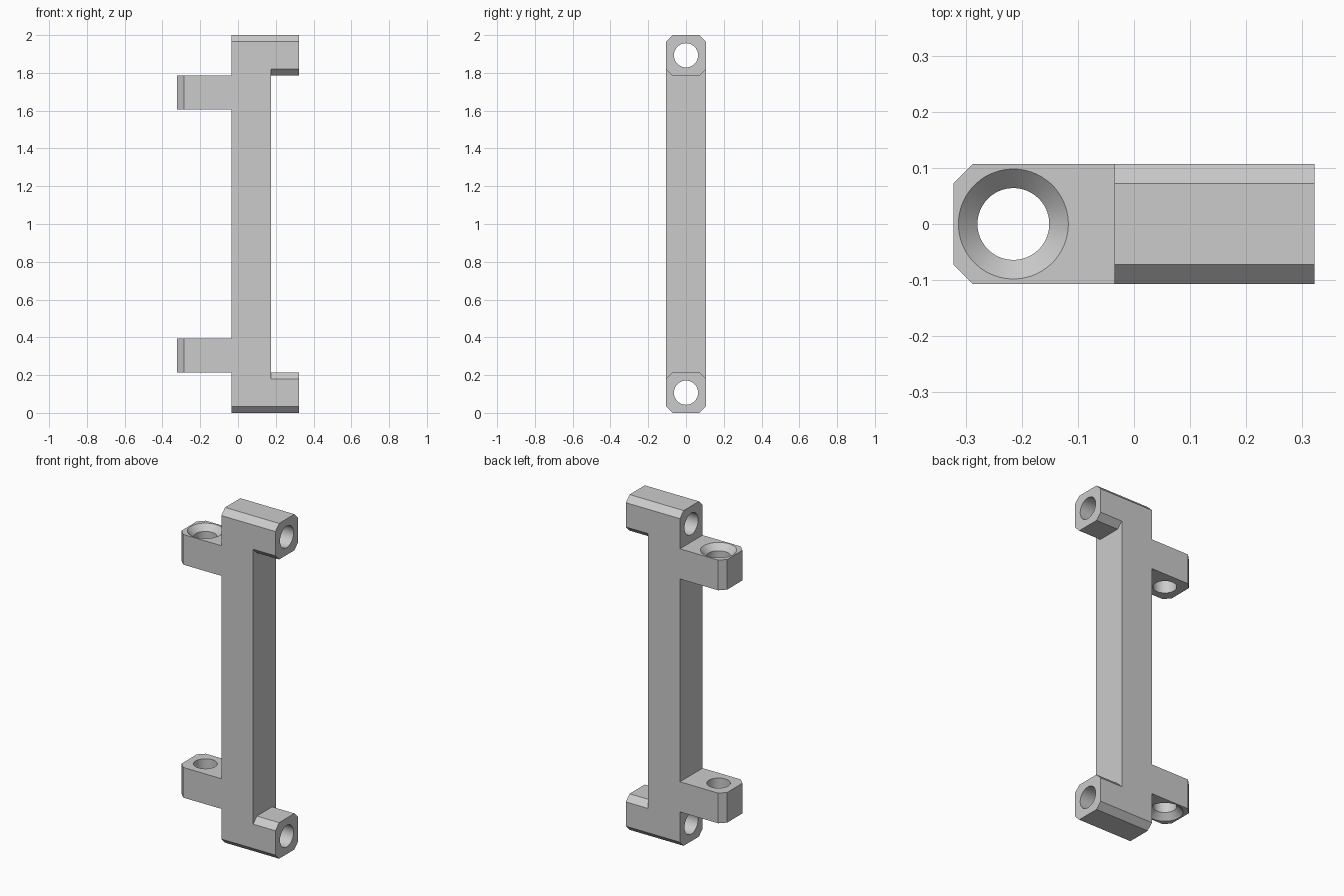
import bpy
import bmesh
import math
from mathutils import Matrix, Vector

if "Cube" in bpy.data.objects:
    bpy.data.objects.remove(bpy.data.objects["Cube"], do_unlink=True)

HALF = 0.107       # half depth, also half height of the end arms
X_END = 0.322      # reach of arms and tabs
BACK, FACE = -0.035, 0.175   # sides of the upright bar
ARM, TAB = 0.215, 0.395      # heights where lower arm and tab end
CUT = 0.035        # chamfer size
HOLE, SINK = 0.064, 0.098    # hole and countersink radii
HOLE_X = -0.215

grey = bpy.data.materials.new("plain grey")
grey.use_nodes = True
grey.diffuse_color = (0.6, 0.6, 0.6, 1)
grey.node_tree.nodes["Principled BSDF"].inputs["Base Color"].default_value = (0.6, 0.6, 0.6, 1)


def add_object(name, bm):
    bmesh.ops.recalc_face_normals(bm, faces=bm.faces)
    mesh = bpy.data.meshes.new(name)
    bm.to_mesh(mesh)
    bm.free()
    mesh.materials.append(grey)
    obj = bpy.data.objects.new(name, mesh)
    bpy.context.scene.collection.objects.link(obj)
    return obj


def lathe(name, profile, start, axis, sides=64):
    """Closed solid of stacked rings; profile holds (distance, radius) pairs."""
    turn = Vector((0, 0, 1)).rotation_difference(Vector(axis)).to_matrix().to_4x4()
    place = Matrix.Translation(start) @ turn
    bm = bmesh.new()
    rings = []
    for along, radius in profile:
        angles = [2 * math.pi * (i + 0.5) / sides for i in range(sides)]
        rings.append([bm.verts.new(place @ Vector((radius * math.cos(a), radius * math.sin(a), along)))
                      for a in angles])
    for low, high in zip(rings, rings[1:]):
        for i in range(sides):
            j = (i + 1) % sides
            bm.faces.new((low[i], low[j], high[j], high[i]))
    bm.faces.new(rings[0])
    bm.faces.new(rings[-1])
    return add_object(name, bm)


def chamfer_cutter(name, start, axis, length):
    """Diamond bar centred on the edge to be chamfered."""
    bm = bmesh.new()
    axis = Vector(axis)
    side = Vector((0, CUT, 0))
    up = axis.cross(side)
    verts = [bm.verts.new(Vector(start) + d) for d in (side, up, -side, -up)]
    face = bm.faces.new(verts)
    moved = bmesh.ops.extrude_face_region(bm, geom=[face])["geom"]
    bmesh.ops.translate(bm, vec=axis * length,
                        verts=[g for g in moved if isinstance(g, bmesh.types.BMVert)])
    return add_object(name, bm)


# Bracket body: half of the front outline, mirrored in height and extruded
half = [(FACE, 1), (FACE, ARM), (X_END, ARM), (X_END, 0), (BACK, 0),
        (BACK, ARM), (-X_END, ARM), (-X_END, TAB), (BACK, TAB)]
outline = half[1:] + [(x, 2 - z) for x, z in reversed(half[1:])]
bm = bmesh.new()
face = bm.faces.new([bm.verts.new((x, -HALF, z)) for x, z in outline])
moved = bmesh.ops.extrude_face_region(bm, geom=[face])["geom"]
bmesh.ops.translate(bm, vec=(0, 2 * HALF, 0),
                    verts=[g for g in moved if isinstance(g, bmesh.types.BMVert)])
bracket = add_object("bracket", bm)

cutters = []
for y in (-HALF, HALF):
    # Long outer chamfers, inner arm chamfers and tab corner chamfers
    for z in (0, 2):
        cutters.append(chamfer_cutter("outer_chamfer_cutter", (BACK - 0.1, y, z), (1, 0, 0), 0.6))
    for z in (ARM, 2 - ARM):
        cutters.append(chamfer_cutter("arm_chamfer_cutter", (FACE, y, z), (1, 0, 0), 0.3))
    cutters.append(chamfer_cutter("tab_chamfer_cutter", (-X_END, y, 0.1), (0, 0, 1), 1.8))

# Sideways holes through the arms
for z in (HALF, 2 - HALF):
    cutters.append(lathe("arm_hole_cutter", [(0, HOLE), (0.6, HOLE)], (-0.15, 0, z), (1, 0, 0)))

# Upright countersunk holes through the tabs, wide ends facing outward
extra = 0.01
depth = SINK - HOLE
sink = [(-extra, SINK + extra), (depth, HOLE), (0.25, HOLE)]
cutters.append(lathe("lower_tab_hole_cutter", sink, (HOLE_X, 0, ARM), (0, 0, 1)))
cutters.append(lathe("upper_tab_hole_cutter", sink, (HOLE_X, 0, 2 - ARM), (0, 0, -1)))

bpy.ops.object.select_all(action="DESELECT")
bracket.select_set(True)
bpy.context.view_layer.objects.active = bracket
for cutter in cutters:
    cutter.hide_render = True
    cut = bracket.modifiers.new("cut", "BOOLEAN")
    cut.operation = "DIFFERENCE"
    cut.solver = "EXACT"
    cut.object = cutter
    bpy.ops.object.modifier_apply(modifier=cut.name)
for cutter in cutters:
    bpy.data.objects.remove(cutter, do_unlink=True)

bpy.ops.object.shade_smooth_by_angle(angle=math.radians(30))
